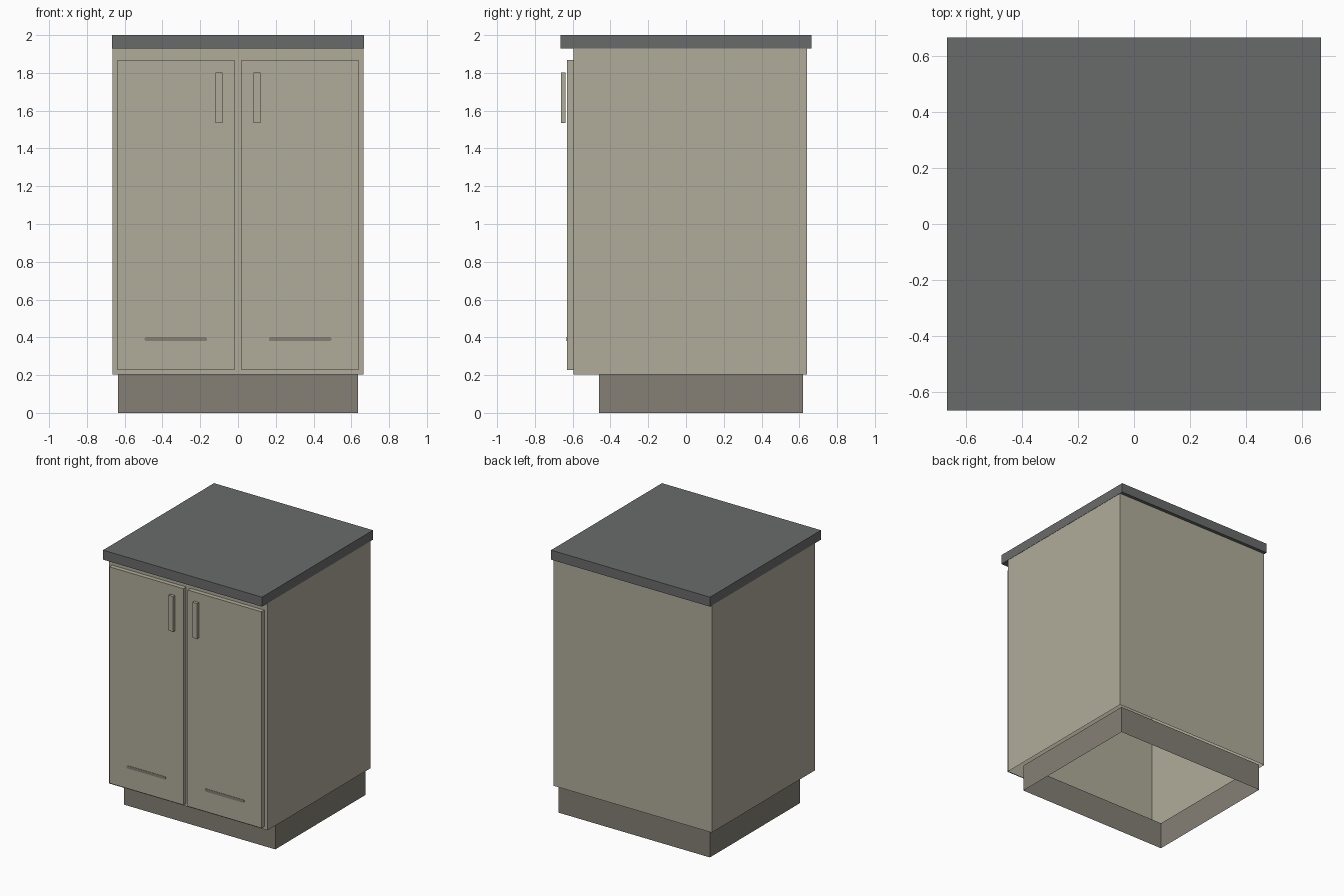
import bpy, bmesh, math

if "Cube" in bpy.data.objects:
    bpy.data.objects.remove(bpy.data.objects["Cube"])


def material(name, rgb):
    """Flat colour from sRGB 0-255 values."""
    m = bpy.data.materials.new(name)
    lin = [((c / 255 + 0.055) / 1.055) ** 2.4 for c in rgb]
    m.diffuse_color = (*lin, 1.0)
    m.use_nodes = True
    m.node_tree.nodes["Principled BSDF"].inputs["Base Color"].default_value = m.diffuse_color
    return m


BEIGE = material("beige_paint", (176, 172, 154))
TAUPE = material("taupe_plinth", (133, 128, 117))
SLATE = material("slate_counter", (105, 107, 106))


def finish(bm, name, mat):
    mesh = bpy.data.meshes.new(name)
    bm.to_mesh(mesh)
    bm.free()
    mesh.materials.append(mat)
    obj = bpy.data.objects.new(name, mesh)
    bpy.context.collection.objects.link(obj)
    return obj


def box(name, mat, x, y, z, open_sides=()):
    """Box from (min, max) ranges; open_sides lists 'top' / 'bottom' to leave out."""
    bm = bmesh.new()
    bmesh.ops.create_cube(bm, size=1)
    for v in bm.verts:
        for i, (lo, hi) in enumerate((x, y, z)):
            v.co[i] = lo if v.co[i] < 0 else hi
    bm.normal_update()
    drop = [f for f in bm.faces
            if (f.normal.z > 0.5 and 'top' in open_sides)
            or (f.normal.z < -0.5 and 'bottom' in open_sides)]
    bmesh.ops.delete(bm, geom=drop, context='FACES')
    return finish(bm, name, mat)


def slot(name, mat, x, z, y_front, depth):
    """Thin plate with rounded ends, facing the front."""
    r = (z[1] - z[0]) / 2
    zc = (z[0] + z[1]) / 2
    bm = bmesh.new()
    verts = []
    for cx, start in ((x[1] - r, -90), (x[0] + r, 90)):
        for i in range(7):
            a = math.radians(start + i * 30)
            verts.append(bm.verts.new((cx + r * math.cos(a), y_front, zc + r * math.sin(a))))
    face = bm.faces.new(verts)
    ext = bmesh.ops.extrude_face_region(bm, geom=[face], use_keep_orig=True)
    for v in ext['geom']:
        if isinstance(v, bmesh.types.BMVert):
            v.co.y += depth
    bmesh.ops.recalc_face_normals(bm, faces=bm.faces)
    return finish(bm, name, mat)


# Open-bottomed carcass, hollow plinth and worktop
box("cabinet_body", BEIGE, (-0.665, 0.665), (-0.595, 0.64), (0.204, 1.928), ('bottom',))
box("plinth", TAUPE, (-0.635, 0.635), (-0.46, 0.62), (0.0, 0.204), ('top', 'bottom'))
box("countertop", SLATE, (-0.667, 0.667), (-0.665, 0.665), (1.928, 2.0))

# Doors, each with an upright handle and a low slot
for side, s in (("left", -1), ("right", 1)):
    def span(a, b):
        return tuple(sorted((s * a, s * b)))
    box(side + "_door", BEIGE, span(0.018, 0.638), (-0.63, -0.596), (0.227, 1.868))
    box(side + "_handle", BEIGE, span(0.081, 0.119), (-0.661, -0.638), (1.535, 1.803))
    slot(side + "_door_slot", TAUPE, span(0.163, 0.495), (0.38, 0.402), -0.632, 0.004)
